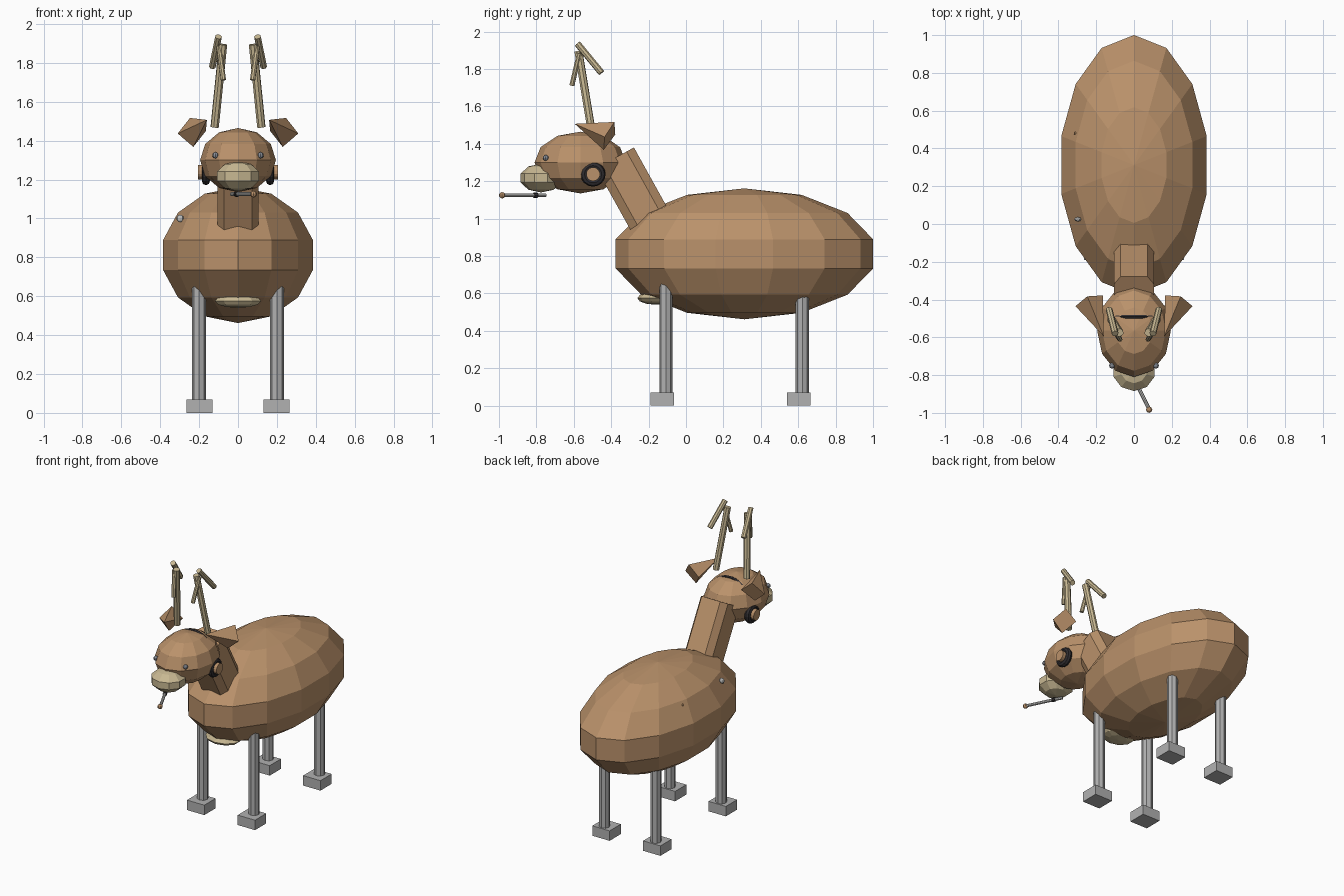
import bpy, bmesh, math
from mathutils import Vector, Matrix

if "Cube" in bpy.data.objects:
    bpy.data.objects.remove(bpy.data.objects["Cube"])


def colour(name, rgb):
    m = bpy.data.materials.new(name)
    m.diffuse_color = (*rgb, 1)
    m.use_nodes = True
    m.node_tree.nodes["Principled BSDF"].inputs["Base Color"].default_value = m.diffuse_color
    return m


BROWN = colour("brown fur", (0.49, 0.285, 0.145))
TAN = colour("pale tan", (0.58, 0.48, 0.29))
GREY = colour("leg grey", (0.44, 0.44, 0.44))
DARK = colour("dark rubber", (0.03, 0.027, 0.03))
EYE = colour("eye grey", (0.25, 0.27, 0.31))
LIGHT = colour("light grey", (0.56, 0.56, 0.55))


def finish(name, bm, mat):
    bmesh.ops.recalc_face_normals(bm, faces=bm.faces)
    me = bpy.data.meshes.new(name)
    bm.to_mesh(me)
    bm.free()
    me.materials.append(mat)
    ob = bpy.data.objects.new(name, me)
    bpy.context.collection.objects.link(ob)
    return ob


def ball(name, centre, radii, segs, rings, mat):
    """Low-poly ellipsoid with one vertex of each ring facing forwards."""
    bm = bmesh.new()
    c = Vector(centre)

    def pt(lat, lon):
        return c + Vector((radii[0] * math.cos(lat) * math.sin(lon),
                           -radii[1] * math.cos(lat) * math.cos(lon),
                           radii[2] * math.sin(lat)))
    loops = [[bm.verts.new(pt(-math.pi / 2 + math.pi * r / rings, 2 * math.pi * s / segs))
              for s in range(segs)] for r in range(1, rings)]
    poles = [bm.verts.new(pt(a, 0)) for a in (-math.pi / 2, math.pi / 2)]
    for s in range(segs):
        t = (s + 1) % segs
        bm.faces.new((poles[0], loops[0][t], loops[0][s]))
        bm.faces.new((poles[1], loops[-1][s], loops[-1][t]))
        for a, b in zip(loops, loops[1:]):
            bm.faces.new((a[s], a[t], b[t], b[s]))
    return finish(name, bm, mat)


def rod(name, a, b, r, mat, sides=8):
    a, b = Vector(a), Vector(b)
    d = b - a
    bm = bmesh.new()
    mx = Matrix.Translation((a + b) / 2) @ d.to_track_quat('Z', 'Y').to_matrix().to_4x4()
    bmesh.ops.create_cone(bm, cap_ends=True, segments=sides, radius1=r, radius2=r,
                          depth=d.length, matrix=mx)
    return finish(name, bm, mat)


def tube_loop(name, centres, outs, axis, r, sides, mat, closed):
    """Sweep a round section along points; outs are outward directions."""
    bm = bmesh.new()
    rows = []
    for c, o in zip(centres, outs):
        rows.append([bm.verts.new(c + r * (math.cos(k * 2 * math.pi / sides) * o
                                           + math.sin(k * 2 * math.pi / sides) * axis))
                     for k in range(sides)])
    n = len(rows)
    for i in range(n if closed else n - 1):
        a, b = rows[i], rows[(i + 1) % n]
        for k in range(sides):
            j = (k + 1) % sides
            bm.faces.new((a[k], a[j], b[j], b[k]))
    return finish(name, bm, mat)


# Body, head, muzzle and chest patch
ball("body", (0, 0.312, 0.812), (0.405, 0.706, 0.35), 14, 7, BROWN)
ball("head", (0, -0.565, 1.30), (0.195, 0.245, 0.165), 12, 6, BROWN)
ball("muzzle", (0, -0.775, 1.217), (0.12, 0.115, 0.077), 10, 5, TAN)
ball("chest_patch", (0, -0.16, 0.575), (0.125, 0.10, 0.035), 10, 6, TAN)

# Neck: chamfered bar leaning forwards
low, high = Vector((0, -0.15, 0.912)), Vector((0, -0.379, 1.325))
across = Vector((0, (high - low).z, -(high - low).y)).normalized()
profile = [(0.105, 0.07), (0.072, 0.115), (-0.072, 0.115), (-0.105, 0.07),
           (-0.105, -0.07), (-0.072, -0.115), (0.072, -0.115), (0.105, -0.07)]
bm = bmesh.new()
ends = [[bm.verts.new(e + Vector((x, 0, 0)) + across * w) for x, w in profile]
        for e in (low, high)]
for end in ends:
    bm.faces.new(end)
for i in range(8):
    j = (i + 1) % 8
    bm.faces.new((ends[0][i], ends[0][j], ends[1][j], ends[1][i]))
finish("neck", bm, BROWN)

for s, side in ((-1, "left"), (1, "right")):
    # Legs and feet
    for y, end in ((-0.107, "front"), (0.622, "rear")):
        rod(f"{end}_{side}_leg", (s * 0.2, y, 0.03), (s * 0.2, y, 0.67), 0.036, GREY)
        bm = bmesh.new()
        bmesh.ops.create_cube(bm, size=1, matrix=Matrix.Translation((s * 0.198, y - 0.02, 0.035))
                              @ Matrix.Diagonal((0.135, 0.125, 0.07, 1)))
        finish(f"{end}_{side}_foot", bm, GREY)

    # Eye
    ball(f"{side}_eye", (s * 0.116, -0.75, 1.325), (0.016, 0.016, 0.016), 8, 6, EYE)

    # Ear: four-sided cone pointing forwards
    bm = bmesh.new()
    tip, a, b, c, d = [bm.verts.new((s * x, y, z)) for x, y, z in (
        (0.16, -0.595, 1.507), (0.31, -0.435, 1.437), (0.247, -0.383, 1.517),
        (0.165, -0.378, 1.45), (0.23, -0.44, 1.368))]
    bm.faces.new((a, b, c, d))
    for p, q in ((a, b), (b, c), (c, d), (d, a)):
        bm.faces.new((p, q, tip))
    finish(f"{side}_ear", bm, BROWN)

    # Antler with two tines
    rod(f"{side}_antler", (s * 0.12, -0.505, 1.47), (s * 0.077, -0.575, 1.895), 0.022, TAN)
    rod(f"{side}_back_tine", (s * 0.1, -0.58, 1.935), (s * 0.132, -0.452, 1.78), 0.018, TAN)
    rod(f"{side}_front_tine", (s * 0.098, -0.57, 1.885), (s * 0.075, -0.61, 1.712), 0.014, TAN)

    # Ear cushion and its cap
    outs = [Vector((0, math.cos(i * math.pi / 8), math.sin(i * math.pi / 8))) for i in range(16)]
    hub = Vector((s * 0.165, -0.497, 1.238))
    tube_loop(f"{side}_ear_cushion", [hub + o * 0.046 for o in outs], outs,
              Vector((1, 0, 0)), 0.021, 8, DARK, True)
    rod(f"{side}_ear_cap", (s * 0.14, -0.497, 1.238), (s * 0.205, -0.497, 1.238), 0.037, BROWN, 14)

# Headband arching over the head
outs = [Vector((math.cos(i * math.pi / 16), 0, math.sin(i * math.pi / 16))) for i in range(17)]
tube_loop("headband", [Vector((0.168 * o.x, -0.49, 1.26 + 0.191 * o.z)) for o in outs], outs,
          Vector((0, 1, 0)), 0.011, 6, DARK, False)

# Small stick below the muzzle with a band and a round tip
rod("stick", (-0.033, -0.75, 1.125), (0.08, -0.98, 1.125), 0.010, LIGHT)
rod("stick_band", (-0.011, -0.795, 1.125), (-0.001, -0.815, 1.125), 0.014, DARK)
ball("stick_tip", (0.08, -0.983, 1.125), (0.017, 0.017, 0.017), 8, 6, BROWN)

# Studs on the flank
ball("flank_stud", (-0.298, 0.025, 1.0), (0.019, 0.012, 0.019), 8, 6, LIGHT)
ball("small_stud", (-0.31, 0.48, 1.005), (0.009, 0.009, 0.009), 6, 4, BROWN)
